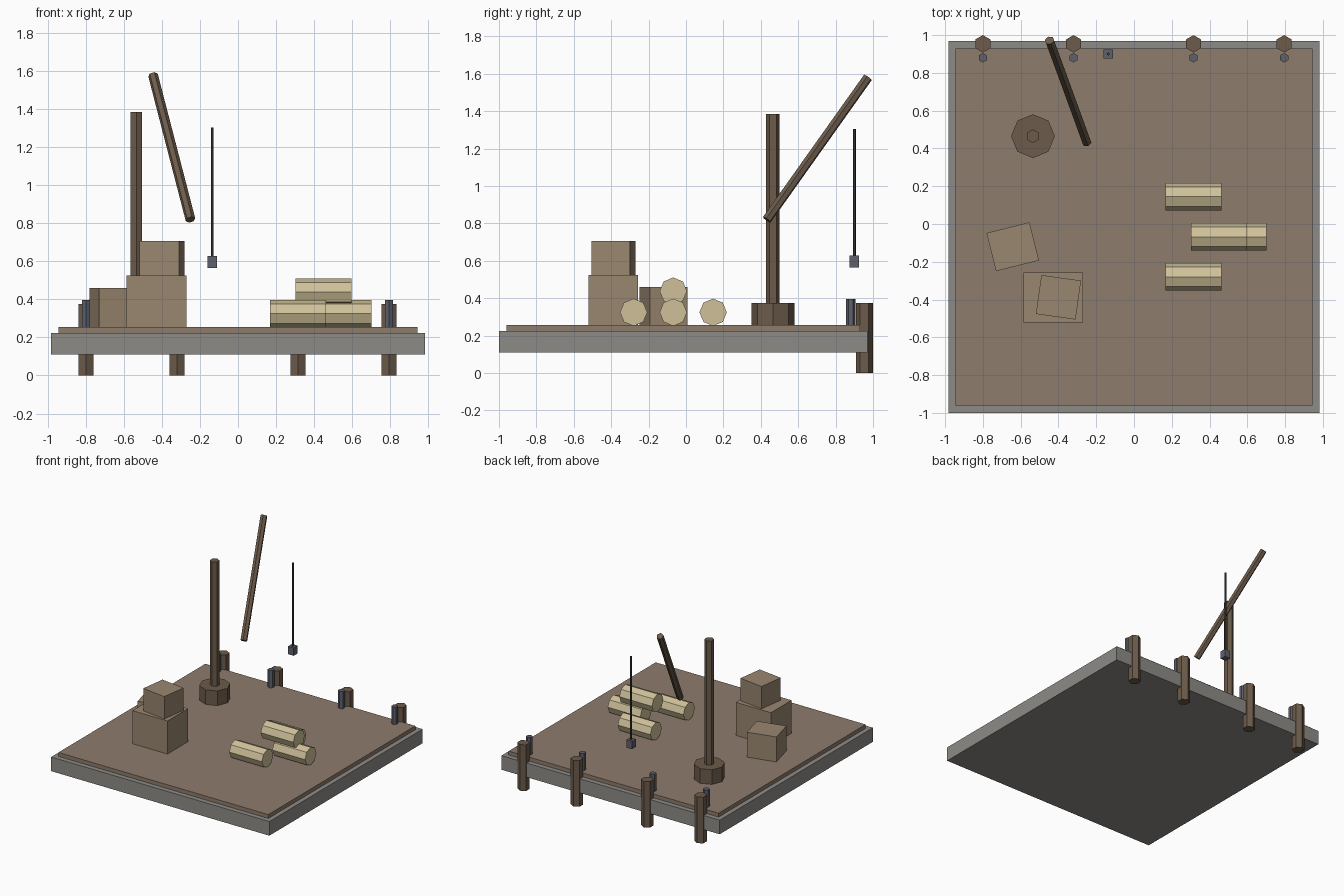
import bpy
from math import pi, radians
from mathutils import Vector

if "Cube" in bpy.data.objects:
    bpy.data.objects.remove(bpy.data.objects["Cube"])


def material(name, r, g, b):
    m = bpy.data.materials.new(name)
    m.diffuse_color = (r, g, b, 1)
    m.use_nodes = True
    m.node_tree.nodes["Principled BSDF"].inputs["Base Color"].default_value = m.diffuse_color
    return m


STONE = material("stone", 0.27, 0.26, 0.24)
PLANK = material("plank", 0.27, 0.20, 0.15)
CRATE = material("crate_wood", 0.32, 0.24, 0.16)
TIMBER = material("dark_timber", 0.15, 0.105, 0.07)
CANVAS = material("pale_bale", 0.62, 0.53, 0.32)
IRON = material("iron", 0.11, 0.12, 0.15)
ROPE = material("dark_rope", 0.05, 0.05, 0.05)


def finish(name, mat):
    ob = bpy.context.object
    ob.name = name
    ob.data.materials.append(mat)
    return ob


def box(name, mat, center, size, turn=0):
    bpy.ops.mesh.primitive_cube_add(size=1, location=center, rotation=(0, 0, radians(turn)))
    bpy.context.object.scale = size
    return finish(name, mat)


def rod(name, mat, start, end, radius, sides):
    a, b = Vector(start), Vector(end)
    bpy.ops.mesh.primitive_cylinder_add(vertices=sides, radius=radius, depth=(b - a).length,
                                        location=(a + b) / 2)
    bpy.context.object.rotation_euler = (b - a).to_track_quat('Z', 'Y').to_euler()
    return finish(name, mat)


def post(name, mat, x, y, z0, z1, radius, sides=6):
    bpy.ops.mesh.primitive_cylinder_add(vertices=sides, radius=radius, depth=z1 - z0,
                                        location=(x, y, (z0 + z1) / 2))
    return finish(name, mat)


# Quay slab and planked deck
box("quay_slab", STONE, (0, -0.015, 0.167), (1.965, 1.97, 0.115))
box("deck", PLANK, (0, -0.015, 0.238), (1.89, 1.89, 0.036))

# Pilings along the back edge with mooring posts in front
for i, x in enumerate((-0.8, -0.32, 0.315, 0.795)):
    post(f"piling_{i + 1}", TIMBER, x, 0.954, 0, 0.375, 0.046)
    post(f"mooring_post_{i + 1}", IRON, x, 0.88, 0.25, 0.397, 0.025)

# Crane: base, mast, boom, rope and hook block
post("crane_base", TIMBER, -0.535, 0.465, 0.25, 0.375, 0.116, 8)
post("crane_mast", TIMBER, -0.535, 0.465, 0.26, 1.385, 0.036)
rod("crane_boom", TIMBER, (-0.25, 0.432, 0.82), (-0.447, 0.972, 1.58), 0.026, 6)
post("crane_rope", ROPE, -0.136, 0.9, 0.62, 1.305, 0.008)
box("hook_block", IRON, (-0.136, 0.9, 0.597), (0.05, 0.05, 0.064))

# Stacked crates
box("large_crate", CRATE, (-0.428, -0.388, 0.39), (0.316, 0.265, 0.27))
box("top_crate", CRATE, (-0.4, -0.388, 0.616), (0.212, 0.208, 0.182), -8)
box("small_crate", CRATE, (-0.642, -0.12, 0.357), (0.234, 0.208, 0.204), 14)

# Cargo rolls lying along x
for i, (x, y, z) in enumerate(((0.315, 0.145, 0.325), (0.315, -0.28, 0.325),
                               (0.555, -0.068, 0.325), (0.45, -0.068, 0.438))):
    rod(f"cargo_roll_{i + 1}", CANVAS, (x - 0.147, y, z), (x + 0.147, y, z), 0.073, 8)
